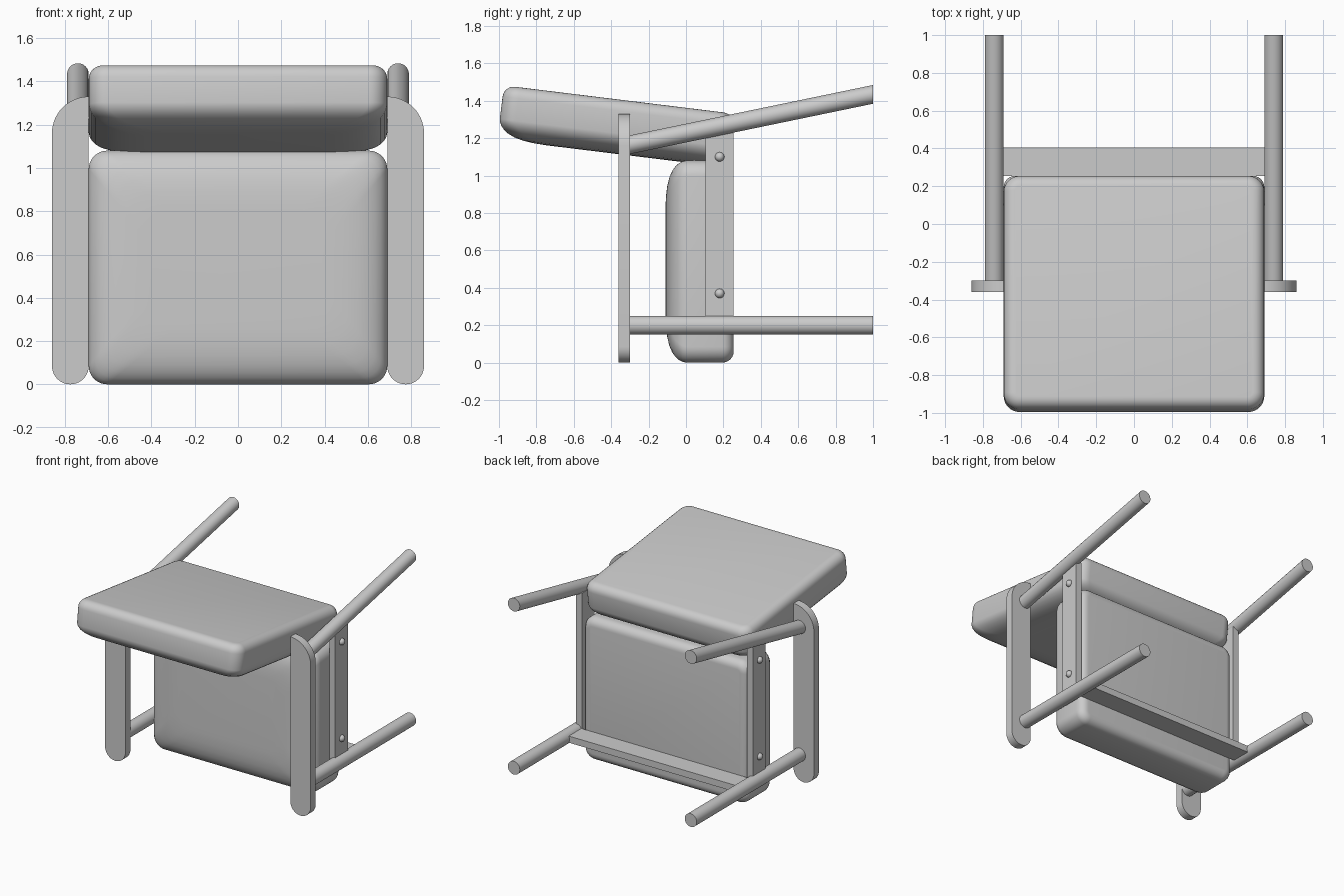
import bpy, bmesh
from math import pi, sin, cos
from mathutils import Vector

if "Cube" in bpy.data.objects:
    bpy.data.objects.remove(bpy.data.objects["Cube"])


def finish(name, bm, mirror=False, loc=(0, 0, 0), rot_x=0.0, angle=0.7):
    bmesh.ops.recalc_face_normals(bm, faces=bm.faces)
    me = bpy.data.meshes.new(name)
    bm.to_mesh(me)
    bm.free()
    ob = bpy.data.objects.new(name, me)
    bpy.context.collection.objects.link(ob)
    ob.location = loc
    ob.rotation_euler.x = rot_x
    if mirror:
        ob.modifiers.new("Mirror", 'MIRROR').use_mirror_merge = False
    bpy.ops.object.select_all(action='DESELECT')
    ob.select_set(True)
    bpy.context.view_layer.objects.active = ob
    bpy.ops.object.shade_smooth_by_angle(angle=angle)
    return ob


def loft(bm, rings):
    loops = [[bm.verts.new(p) for p in ring] for ring in rings]
    n = len(loops[0])
    for a, b in zip(loops, loops[1:]):
        for i in range(n):
            j = (i + 1) % n
            bm.faces.new((a[i], a[j], b[j], b[i]))
    bm.faces.new(loops[0])
    bm.faces.new(loops[-1])


def rounded_rect(hw, hh, r, z, seg=8):
    pts = []
    for k, (sx, sy) in enumerate(((1, 1), (-1, 1), (-1, -1), (1, -1))):
        for i in range(seg + 1):
            a = pi / 2 * (k + i / seg)
            pts.append((sx * (hw - r) + r * cos(a), sy * (hh - r) + r * sin(a), z))
    return pts


# Cushion: flat back at local z = 0, softly domed front
def cushion(name, hw, hh, thick, loc, rot_x):
    rb, dome = 0.06, 0.11
    rings = []
    for i in range(7):
        a = pi / 2 * i / 6
        ins = rb * (1 - sin(a))
        rings.append(rounded_rect(hw - ins, hh - ins, 0.085 - ins, rb * (1 - cos(a))))
    base = thick - dome
    for ins, h in ((0, 0), (.004, .018), (.014, .038), (.03, .056), (.055, .074),
                   (.09, .089), (.135, .1), (.19, .107), (.26, .11)):
        rings.append(rounded_rect(hw - ins, hh - ins, 0.085 + 0.2 * ins, base + h))
    bm = bmesh.new()
    loft(bm, rings)
    finish(name, bm, loc=loc, rot_x=rot_x)


cushion("seat_cushion", 0.69, 0.54, 0.365, (0, 0.255, 0.54), pi / 2)
cushion("back_cushion", 0.69, 0.622, 0.29, (0, -0.356, 1.406), pi - 0.1222)


# Round legs, cut square at both ends
def rod(name, z0, z1, r=0.05, n=32):
    bm = bmesh.new()
    loft(bm, [[(0.74 + r * cos(2 * pi * i / n), y, z + r * sin(2 * pi * i / n))
               for i in range(n)] for y, z in ((-0.30, z0), (1.0, z1))])
    finish(name, bm, mirror=True)


rod("front_leg", 0.20, 0.20)
rod("back_leg", 1.165, 1.434)

# Armrests: half-round at one end, one large rounded corner at the other
outline = [(0.775 - 0.085 * cos(pi * i / 20), 0.085 - 0.085 * sin(pi * i / 20)) for i in range(21)]
outline += [(0.69 + 0.17 * cos(pi / 2 * i / 14), 1.16 + 0.17 * sin(pi / 2 * i / 14)) for i in range(15)]
bm = bmesh.new()
loft(bm, [[(x, y, z) for x, z in outline] for y in (-0.36, -0.30)])
finish("armrest", bm, mirror=True)


def box(name, lo, hi, mirror=False):
    bm = bmesh.new()
    bmesh.ops.create_cube(bm, size=1)
    lo, hi = Vector(lo), Vector(hi)
    for v in bm.verts:
        v.co = (lo + hi) / 2 + v.co * (hi - lo)
    finish(name, bm, mirror=mirror)


# Side rails and cross bar
box("side_rail", (0.69, 0.105, 0.20), (0.74, 0.255, 1.25), True)
box("cross_bar", (-0.74, 0.255, 0.175), (0.74, 0.405, 0.225))

# Domed bolts on the side rails
bm = bmesh.new()
for z in (0.37, 1.10):
    new = bmesh.ops.create_uvsphere(bm, u_segments=20, v_segments=12, radius=0.025)["verts"]
    bmesh.ops.translate(bm, verts=new, vec=(0.74, 0.18, z))
finish("bolts", bm, mirror=True)
